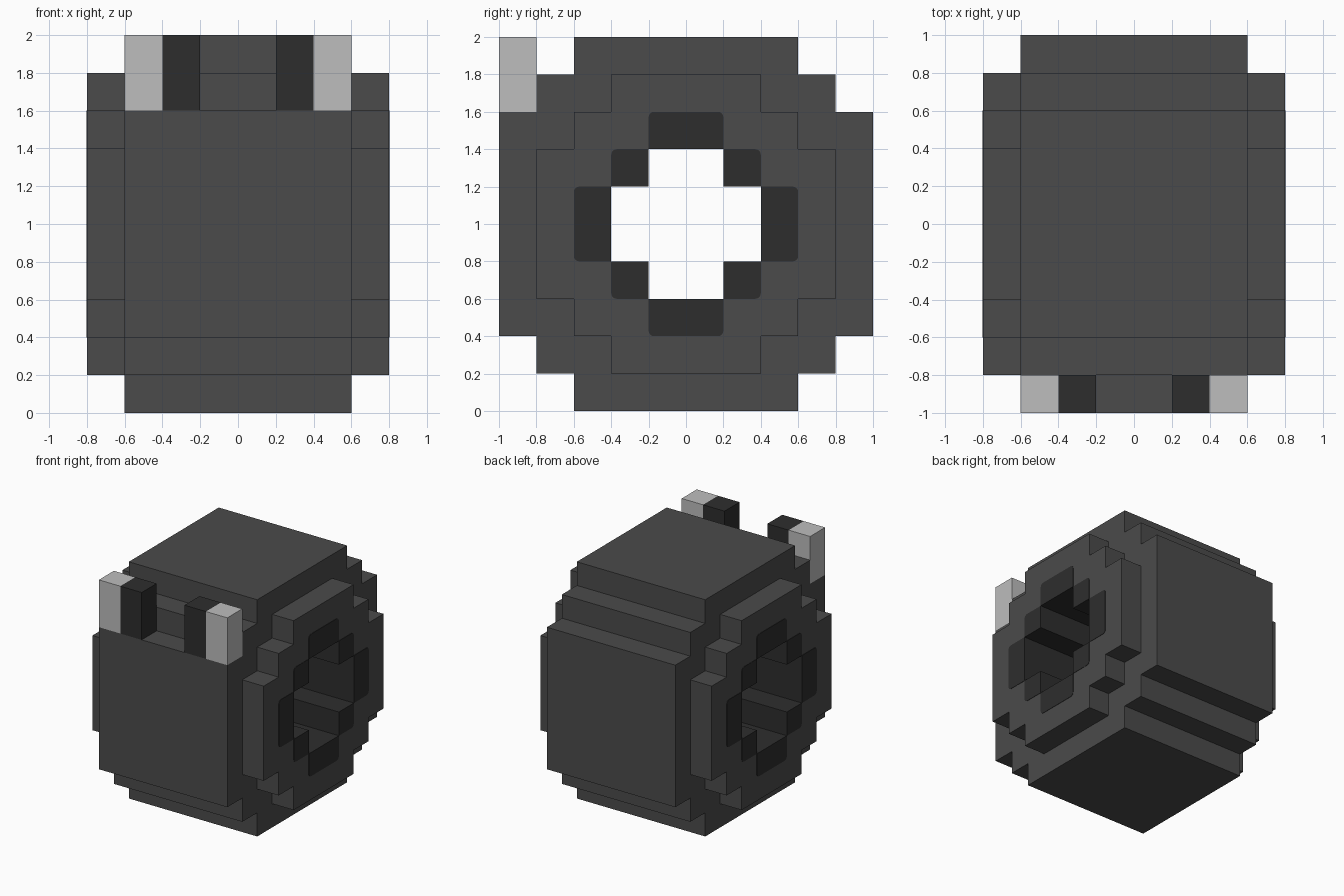
import bpy, bmesh, math

cube = bpy.data.objects.get("Cube")
if cube:
    bpy.data.objects.remove(cube, do_unlink=True)


def material(name, value):
    m = bpy.data.materials.new(name)
    m.use_nodes = True
    col = (value, value, value, 1)
    m.diffuse_color = col
    bsdf = next(n for n in m.node_tree.nodes if n.type == 'BSDF_PRINCIPLED')
    bsdf.inputs["Base Color"].default_value = col
    return m


GREY = material("charcoal grey", 0.070)
DARK = material("near black", 0.0265)
LIGHT = material("light grey", 0.51)


def mirror_quarter(q):
    """Closed stepped outline from its +y +z quarter."""
    top = q + [(-y, z) for y, z in reversed(q)]
    return top + [(y, -z) for y, z in reversed(top)]


def prism(name, groups, x0, x1, mats, hole_radius=0.0):
    """Extrude (y, z) outlines along x; each group is an outline plus optional holes.
    Walls nearer the axis than hole_radius take the second material."""
    bm = bmesh.new()
    for loops in groups:
        edges = []
        for pts in loops:
            vs = [bm.verts.new((x0, y, z + 1)) for y, z in pts]
            if len(loops) == 1:
                bm.faces.new(vs)
            else:
                edges += [bm.edges.new((vs[i - 1], vs[i])) for i in range(len(vs))]
        if edges:
            bmesh.ops.triangle_fill(bm, use_beauty=True, edges=edges, normal=(1, 0, 0))
    ext = bmesh.ops.extrude_face_region(bm, geom=bm.faces[:])
    moved = [g for g in ext["geom"] if isinstance(g, bmesh.types.BMVert)]
    bmesh.ops.translate(bm, verts=moved, vec=(x1 - x0, 0, 0))
    bmesh.ops.recalc_face_normals(bm, faces=bm.faces[:])
    for f in bm.faces:
        c = f.calc_center_median()
        if abs(f.normal.x) < 0.5 and math.hypot(c.y, c.z - 1) < hole_radius:
            f.material_index = 1
    me = bpy.data.meshes.new(name)
    bm.to_mesh(me)
    bm.free()
    for m in mats:
        me.materials.append(m)
    ob = bpy.data.objects.new(name, me)
    bpy.context.collection.objects.link(ob)
    return ob


def rounded_rect(y0, y1, z0, z1, rounded, r=0.03):
    """Rectangle whose corners listed in rounded (0 = +y+z, counter-clockwise) are arcs."""
    pts = []
    corners = [(y1, z1, -1, -1), (y0, z1, 1, -1), (y0, z0, 1, 1), (y1, z0, -1, 1)]
    for i, (y, z, sy, sz) in enumerate(corners):
        if i not in rounded:
            pts.append((y, z))
            continue
        for k in range(5):
            a = math.radians(90 * i + 22.5 * k)
            pts.append((y + sy * r + r * math.cos(a), z + sz * r + r * math.sin(a)))
    return pts


def turn(pts, quarters):
    for _ in range(quarters):
        pts = [(-z, y) for y, z in pts]
    return pts


# Stepped drum with a stepped tunnel running through it
hole = mirror_quarter([(.4, .2), (.2, .2), (.2, .4)])
core = mirror_quarter([(1, .6), (.8, .6), (.8, .8), (.6, .8), (.6, 1)])
cheek = mirror_quarter([(.8, .4), (.6, .4), (.6, .6), (.4, .6), (.4, .8)])
prism("drum", [[core, hole]], -0.6, 0.6, [GREY, DARK], 0.55)

# Dark painted rim around each tunnel mouth
rim_bar = rounded_rect(-.2, .2, .4, .6, (0, 1))
rim_corner = rounded_rect(.2, .4, .2, .4, (0,))
rim = [[turn(p, q)] for q in range(4) for p in (rim_bar, rim_corner)]

# Parts repeated on both sides
for side, s in (("left", 1), ("right", -1)):
    prism(side + "_cheek", [[cheek, hole]], s * 0.6, s * 0.8, [GREY, DARK], 0.55)
    prism(side + "_rim", rim, s * 0.8, s * 0.803, [DARK])
    post = [[[(-1, .6), (-.8, .6), (-.8, 1), (-1, 1)]]]
    prism(side + "_dark_post", post, s * 0.2, s * 0.4, [DARK])
    prism(side + "_light_post", post, s * 0.4, s * 0.6, [LIGHT])
